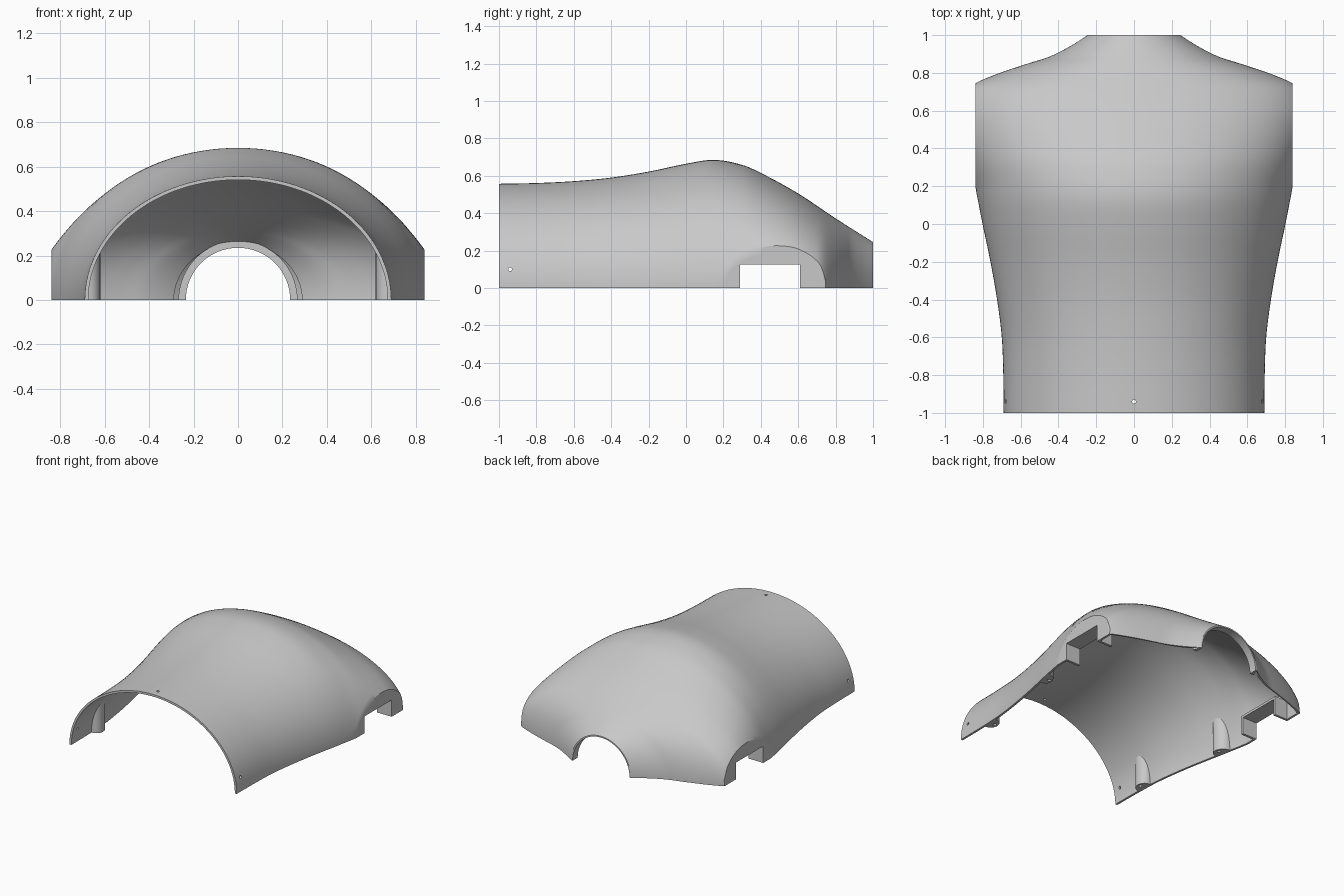
import bpy
import bmesh
import math
from mathutils import Matrix, Vector

if "Cube" in bpy.data.objects:
    bpy.data.objects.remove(bpy.data.objects["Cube"], do_unlink=True)

# Single plain grey finish
grey = bpy.data.materials.new("plain_grey")
grey.use_nodes = True
COLOUR = (0.58, 0.58, 0.58, 1)
grey.diffuse_color = COLOUR
grey.node_tree.nodes["Principled BSDF"].inputs["Base Color"].default_value = COLOUR

# Half width and height of the torso along y
WIDTH = [(-1, .69), (-.8, .692), (-.6, .70), (-.4, .725), (-.2, .76), (0, .802),
         (.2, .842), (.3, .87), (.4, .897), (.5, .917), (.6, .922), (.7, .89),
         (.745, .84), (.8, .71), (.85, .56), (.885, .45), (.94, .34), (1, .245)]
HEIGHT = [(-1, .557), (-.8, .561), (-.6, .571), (-.4, .59), (-.2, .622), (0, .664),
          (.15, .685), (.3, .658), (.4, .615), (.6, .505), (.8, .372), (1, .245)]
SIDE = 0.84     # flat shoulder plane
WALL = 0.016
NECK = 0.235


def curve(points, y):
    """Smooth interpolation through (y, value) points."""
    i = 0
    while i < len(points) - 2 and y > points[i + 1][0]:
        i += 1

    def slope(k):
        a, b = points[max(k - 1, 0)], points[min(k + 1, len(points) - 1)]
        return (b[1] - a[1]) / (b[0] - a[0])

    (y0, v0), (y1, v1) = points[i], points[i + 1]
    d = y1 - y0
    t = (y - y0) / d
    return (v0 * (2 * t**3 - 3 * t**2 + 1) + v1 * (3 * t**2 - 2 * t**3)
            + d * (slope(i) * (t**3 - 2 * t**2 + t) + slope(i + 1) * (t**3 - t**2)))


def inset(points, y, depth):
    """Curve value moved inward by a depth measured across the wall."""
    e = 0.005
    a, b = max(y - e, -1), min(y + e, 1)
    steep = (curve(points, b) - curve(points, a)) / (b - a)
    factor = min(math.hypot(1, steep), 2)
    if y > 0.96:
        factor = min(factor, 0.6)
    return curve(points, y) - depth * factor


def section(y, depth):
    """Arch cross-section from +x to -x, clipped by the shoulder planes."""
    w, h = inset(WIDTH, y, depth), inset(HEIGHT, y, depth)
    limit = SIDE - depth
    start = max(math.acos(min(1, limit / w)), 0.1)
    low, high = 5, 30
    angles = [start * i / low for i in range(low)]
    angles += [start + (math.pi / 2 - start) * i / high for i in range(high + 1)]
    half = [Vector((min(w * math.cos(a), limit), y, h * math.sin(a))) for a in angles]
    half[-1].x = 0
    return half + [Vector((-p.x, p.y, p.z)) for p in reversed(half[:-1])]


def finish(name, bm, angle=30):
    bmesh.ops.recalc_face_normals(bm, faces=bm.faces)
    mesh = bpy.data.meshes.new(name)
    bm.to_mesh(mesh)
    bm.free()
    mesh.materials.append(grey)
    obj = bpy.data.objects.new(name, mesh)
    bpy.context.collection.objects.link(obj)
    return obj


def activate(obj):
    bpy.ops.object.select_all(action="DESELECT")
    obj.select_set(True)
    bpy.context.view_layer.objects.active = obj


def smooth(obj):
    activate(obj)
    bpy.ops.object.shade_smooth_by_angle(angle=math.radians(30))


def cut(obj, cutter):
    activate(obj)
    mod = obj.modifiers.new("cut", "BOOLEAN")
    mod.operation = "DIFFERENCE"
    mod.solver = "EXACT"
    mod.object = cutter
    bpy.ops.object.modifier_apply(modifier=mod.name)


def loft(bm, loops):
    """Closed ring of section loops joined into a solid with capped ends."""
    rows = [[bm.verts.new(p) for p in loop] for loop in loops]
    n = len(rows[0])
    for a, b in zip(rows, rows[1:]):
        for i in range(n):
            j = (i + 1) % n
            bm.faces.new((a[i], a[j], b[j], b[i]))
    return rows


def box(bm, x0, x1, y0, y1, z0, z1):
    m = (Matrix.Translation(((x0 + x1) / 2, (y0 + y1) / 2, (z0 + z1) / 2))
         @ Matrix.Diagonal((abs(x1 - x0), y1 - y0, z1 - z0, 1)))
    bmesh.ops.create_cube(bm, size=1, matrix=m)


def rod(bm, centre, radius, length, axis):
    turn = Matrix.Rotation(math.pi / 2, 4, "Y") if axis == "X" else Matrix.Identity(4)
    bmesh.ops.create_cone(bm, cap_ends=True, segments=16, radius1=radius, radius2=radius,
                          depth=length, matrix=Matrix.Translation(centre) @ turn)


# Torso shell: outer and inner arches joined into one thin solid
stations = []
for (a, _), (b, _) in zip(WIDTH, WIDTH[1:]):
    steps = 5 if b - a > 0.06 else 4
    stations += [a + (b - a) * i / steps for i in range(steps)]
stations.append(1)
bm = bmesh.new()
rows = loft(bm, [section(y, 0) + section(y, WALL)[::-1] for y in stations])
count = len(rows[0])
for row in (rows[0], rows[-1]):
    for i in range(count // 2 - 1):
        bm.faces.new((row[i], row[i + 1], row[count - 2 - i], row[count - 1 - i]))
shell = finish("torso_shell", bm)

# Screw bosses along the lower edges: rounded ridges running up into the wall
BOSSES = [(-0.7, 0.62), (0.0, 0.725)]
bm = bmesh.new()
for y0, inner in BOSSES:
    wall = inset(WIDTH, y0, WALL / 2)
    for side in (1, -1):
        bottom, top = [], []
        for i in range(17):
            a = math.pi * i / 16
            y = y0 - 0.06 * math.cos(a)
            w, h = inset(WIDTH, y, WALL / 2), inset(HEIGHT, y, WALL / 2)
            x = w - 0.002 - (wall - 0.002 - inner) * math.sin(a) ** 0.8
            z = h * math.sqrt(max(0, 1 - (x / w) ** 2))
            bottom.append((side * x, y, 0))
            top.append((side * x, y, z))
        ends = loft(bm, [bottom, top])
        bm.faces.new(ends[0])
        bm.faces.new(ends[1])
bosses = finish("screw_bosses", bm)

# Cutter: shoulder notches, pin holes and screw holes
bm = bmesh.new()
for side in (1, -1):
    box(bm, side * 0.78, side * 0.95, 0.29, 0.61, -0.1, 0.125)
    rod(bm, (side * 0.69, -0.94, 0.1), 0.01, 0.16, "X")
    for y, x in BOSSES:
        rod(bm, (side * (x + 0.024), y, 0), 0.012, 0.12, "Z")
rod(bm, (0, -0.94, 0.55), 0.01, 0.16, "Z")
cutter = finish("cutter", bm)
cutter.hide_render = True
for part in (shell, bosses):
    cut(part, cutter)
    smooth(part)
bpy.data.objects.remove(cutter, do_unlink=True)

# Shoulder notch housings: top plate and two cheeks behind each notch
bm = bmesh.new()
for side in (1, -1):
    near, far = side * 0.72, side * 0.835
    box(bm, near, far, 0.272, 0.628, 0.125, 0.143)
    box(bm, near, far, 0.272, 0.29, 0, 0.125)
    box(bm, near, far, 0.61, 0.628, 0, 0.125)
finish("notch_housings", bm)

# Neck collar: half ring inside the neck opening
bm = bmesh.new()
profile = [(0.94, NECK), (0.94, 0.268), (1, 0.243), (1, NECK)]
loops = []
for i in range(33):
    a = math.pi * i / 32
    loops.append([(r * math.cos(a), y, max(0, r * math.sin(a))) for y, r in profile])
ends = loft(bm, loops)
bm.faces.new(ends[0])
bm.faces.new(ends[-1])
smooth(finish("neck_collar", bm))
